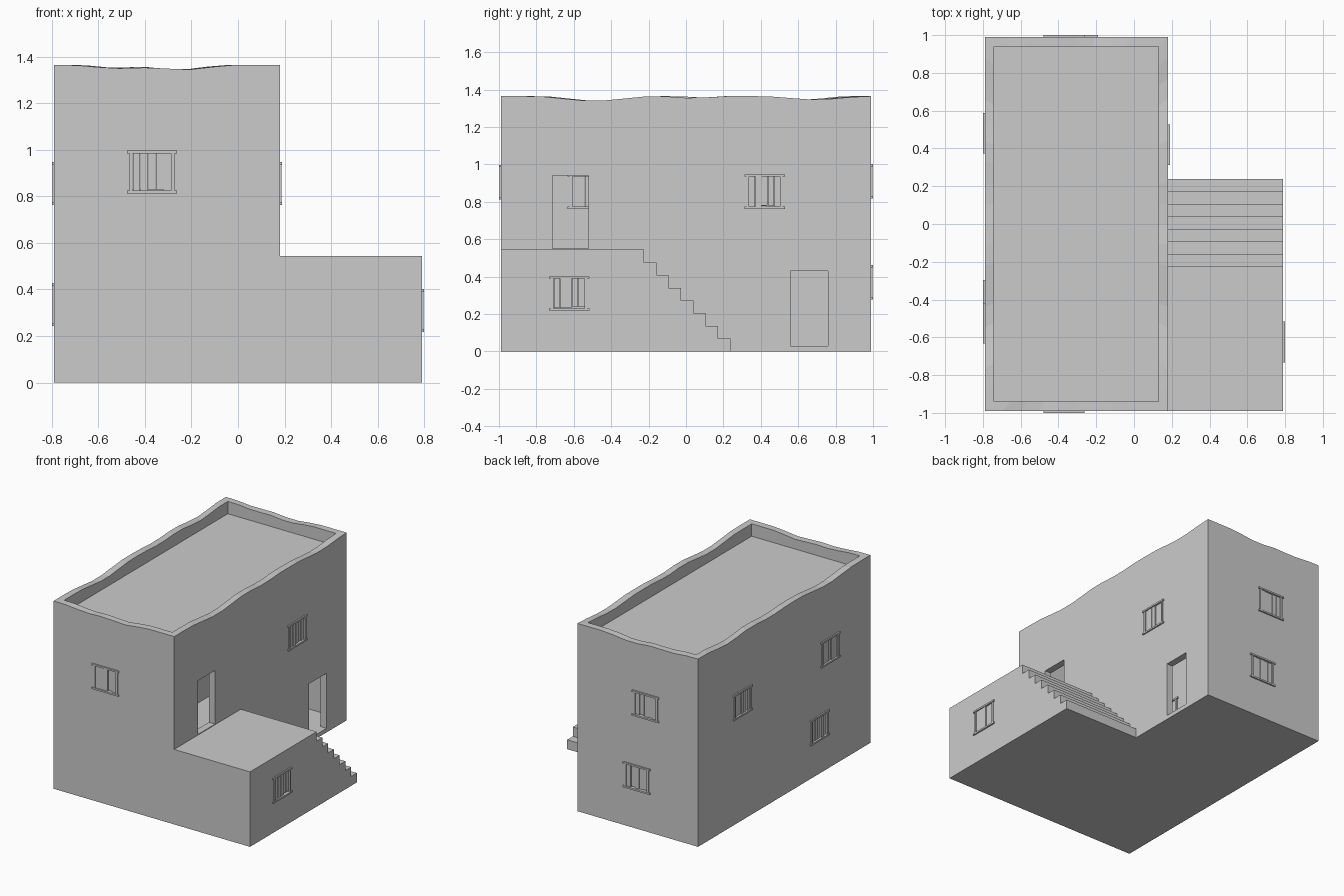
import bpy, bmesh, math, random
from mathutils import Matrix, Vector

if "Cube" in bpy.data.objects:
    bpy.data.objects.remove(bpy.data.objects["Cube"])

random.seed(4)
X0, X1, Y0, Y1 = -0.79, 0.18, -0.99, 0.99
TOP, ROOF, T = 1.365, 1.275, 0.05


def make_object(name, bm):
    bmesh.ops.recalc_face_normals(bm, faces=bm.faces)
    me = bpy.data.meshes.new(name)
    bm.to_mesh(me)
    bm.free()
    ob = bpy.data.objects.new(name, me)
    bpy.context.collection.objects.link(ob)
    return ob


def add_box(bm, lo, hi):
    lo, hi = Vector(lo), Vector(hi)
    m = Matrix.Translation((lo + hi) / 2) @ Matrix.Diagonal((*(hi - lo), 1))
    bmesh.ops.create_cube(bm, size=1, matrix=m)


def cut(ob, lo, hi):
    bm = bmesh.new()
    add_box(bm, lo, hi)
    cutter = make_object("cutter", bm)
    cutter.hide_render = True
    mod = ob.modifiers.new("cut", "BOOLEAN")
    mod.operation, mod.solver, mod.object = "DIFFERENCE", "EXACT", cutter
    bpy.context.view_layer.objects.active = ob
    bpy.ops.object.modifier_apply(modifier=mod.name)
    bpy.data.objects.remove(cutter)


# worn parapet: each side has shallow dips (centre, half width, depth)
DIPS = [
    [(0.3, 0.25, 0.015), (0.58, 0.22, 0.02)],
    [(0.25, 0.17, 0.025), (0.52, 0.1, 0.01), (0.85, 0.15, 0.018)],
    [(0.45, 0.25, 0.02), (0.75, 0.2, 0.012)],
    [(0.17, 0.13, 0.02), (0.42, 0.12, 0.01), (0.75, 0.17, 0.025)],
]


def rim(side, t):
    z = TOP
    for c, w, d in DIPS[side]:
        if abs(t - c) < w:
            z -= d * (0.5 + 0.5 * math.cos(math.pi * (t - c) / w))
    return z


# main block with recessed roof, as four rings closed by two caps
outer = [Vector(p) for p in ((X0, Y0), (X1, Y0), (X1, Y1), (X0, Y1))]
inner = [Vector(p) for p in ((X0+T, Y0+T), (X1-T, Y0+T), (X1-T, Y1-T), (X0+T, Y1-T))]
bm = bmesh.new()
rings = [[], [], [], []]
for s in range(4):
    n = 10 if s % 2 == 0 else 18
    for i in range(n):
        t = i / n
        o = outer[s].lerp(outer[(s + 1) % 4], t)
        q = inner[s].lerp(inner[(s + 1) % 4], t)
        z = rim(s, t)
        for ring, p, h in zip(rings, (o, o, q, q), (0, z, z, ROOF)):
            ring.append(bm.verts.new((p.x, p.y, h)))
for a, b in zip(rings, rings[1:]):
    for i in range(len(a)):
        j = (i + 1) % len(a)
        bm.faces.new((a[i], a[j], b[j], b[i]))
bm.faces.new(rings[0])
bm.faces.new(rings[3])
house = make_object("house_walls", bm)

# hollow interior and the two doorways
cut(house, (X0 + T, Y0 + T, 0.03), (X1 - T, Y1 - T, ROOF - 0.05))
cut(house, (X1 - 0.1, -0.715, 0.55), (X1 + 0.1, -0.52, 0.94))
cut(house, (X1 - 0.1, 0.56, 0.03), (X1 + 0.1, 0.76, 0.43))

# lower wing with terrace and steps: one side profile swept across x
STEPS, Z, YS, YE = 8, 0.545, -0.225, 0.237
prof = [(Y0, 0), (Y0, Z)]
for i in range(STEPS):
    y = YS + (YE - YS) * i / (STEPS - 1)
    prof += [(y, Z * (1 - i / STEPS)), (y, Z * (1 - (i + 1) / STEPS))]
bm = bmesh.new()
f = bm.faces.new([bm.verts.new((X1, y, z)) for y, z in prof])
ext = bmesh.ops.extrude_face_region(bm, geom=[f], use_keep_orig=True)
bmesh.ops.translate(bm, vec=(0.61, 0, 0), verts=[v for v in ext["geom"] if isinstance(v, bmesh.types.BMVert)])
wing = make_object("terrace_and_steps", bm)


# shuttered window: local x along the wall, -y outward
def window(name, wall, x, y, z, angle):
    c, s = round(math.cos(angle)), round(math.sin(angle))
    hx, hy = (0.09, 0.08) if c else (0.08, 0.09)
    cut(wall, (x - hx, y - hy, z - 0.085), (x + hx, y + hy, z + 0.085))
    bm = bmesh.new()
    for k in (-1, 1):
        zc = z + k * 0.086
        add_box(bm, (-0.108, -0.01, zc - 0.006), (0.108, 0.06, zc + 0.006))
        add_box(bm, (k * 0.09 - 0.007, -0.007, z - 0.081), (k * 0.09 + 0.007, 0.057, z + 0.081))
    # uneven planks
    w = 0.166 / 5
    for i in range(5):
        a = -0.083 + i * w
        d = random.uniform(-0.004, 0.006)
        drop = random.uniform(0, 0.008)
        add_box(bm, (a + 0.001, d, z - 0.081 + drop), (a + w - 0.001, 0.05 - d, z + 0.081))
    bmesh.ops.transform(bm, matrix=Matrix.Translation((x, y, 0)) @ Matrix.Rotation(angle, 4, "Z"), verts=bm.verts)
    make_object(name, bm)


R = math.pi / 2
window("front_window", house, -0.37, Y0, 0.905, 0)
window("right_upper_window", house, X1, 0.42, 0.855, R)
window("back_upper_window", house, -0.37, Y1, 0.91, 2 * R)
window("back_lower_window", house, -0.298, Y1, 0.37, 2 * R)
window("left_upper_window_a", house, X0, 0.48, 0.855, -R)
window("left_upper_window_b", house, X0, -0.525, 0.855, -R)
window("left_lower_window", house, X0, -0.405, 0.335, -R)
window("wing_window", wing, 0.79, -0.625, 0.31, R)
